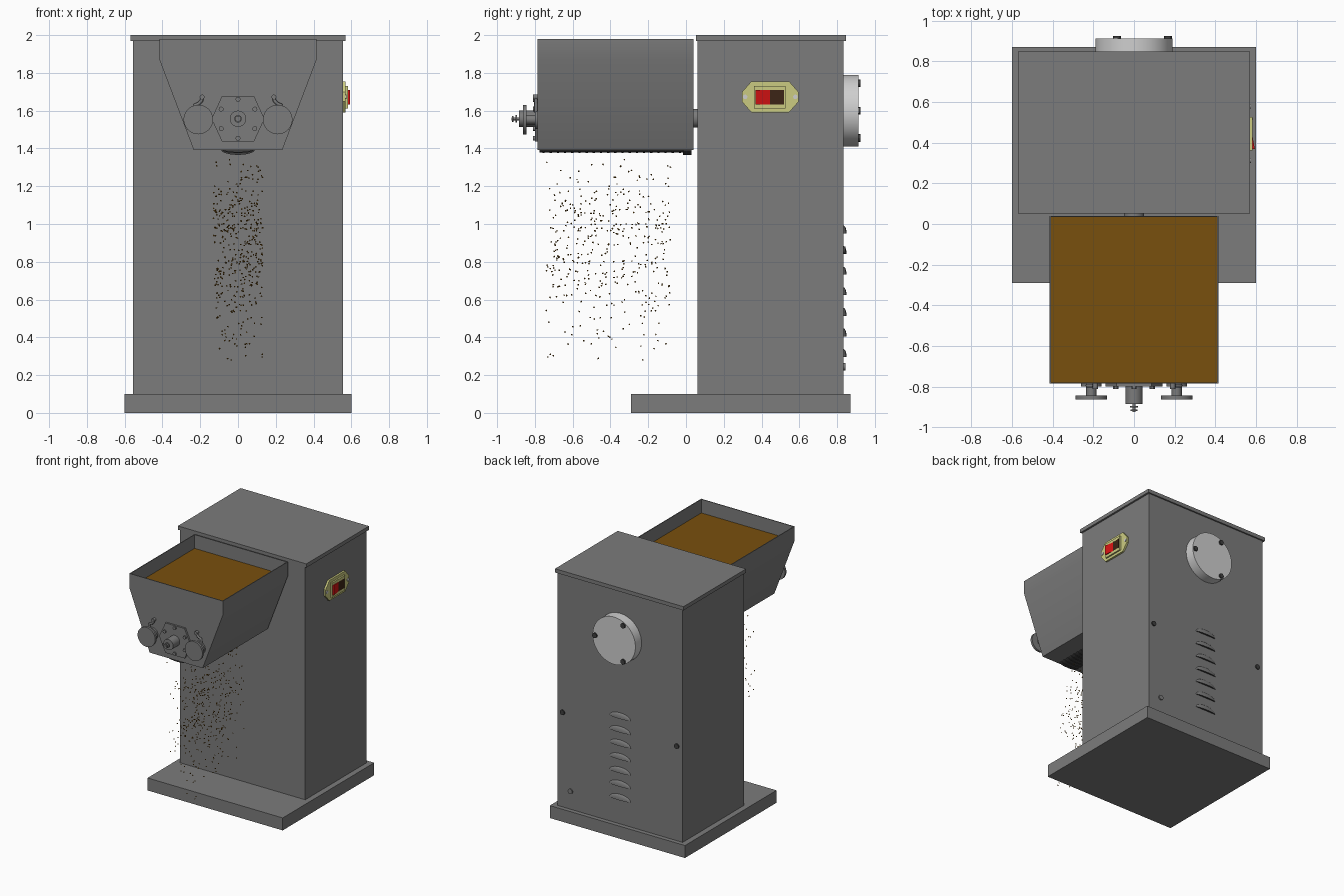
import bpy, bmesh, math, random
from mathutils import Vector, Matrix, Euler

old = bpy.data.objects.get("Cube")
if old:
    bpy.data.objects.remove(old, do_unlink=True)


def material(name, rgb):
    m = bpy.data.materials.new(name)
    m.use_nodes = True
    m.diffuse_color = (*rgb, 1)
    m.node_tree.nodes["Principled BSDF"].inputs["Base Color"].default_value = (*rgb, 1)
    return m


GREY = material("painted_grey", (0.2, 0.2, 0.2))
LIGHT = material("light_metal", (0.62, 0.62, 0.62))
DARK = material("dark_steel", (0.05, 0.05, 0.05))
BROWN = material("ground_brown", (0.19, 0.08, 0.004))
CREAM = material("pale_yellow", (0.6, 0.6, 0.22))
RED = material("switch_red", (0.66, 0.006, 0.006))
UMBER = material("switch_dark_brown", (0.045, 0.018, 0.008))


def finish(name, bm, *mats):
    """Turn a bmesh into an object, smooth with sharp edges kept."""
    bmesh.ops.recalc_face_normals(bm, faces=bm.faces)
    for f in bm.faces:
        f.smooth = True
    for e in bm.edges:
        e.smooth = len(e.link_faces) == 2 and e.calc_face_angle(0) < math.radians(30)
    me = bpy.data.meshes.new(name)
    bm.to_mesh(me)
    bm.free()
    for m in mats:
        me.materials.append(m)
    ob = bpy.data.objects.new(name, me)
    bpy.context.collection.objects.link(ob)
    return ob


def box(name, lo, hi, mat):
    lo, hi = Vector(lo), Vector(hi)
    bm = bmesh.new()
    bmesh.ops.create_cube(bm, size=1, matrix=Matrix.Translation((lo + hi) / 2)
                          @ Matrix.Diagonal((*(hi - lo), 1)))
    return finish(name, bm, mat)


def prism_bm(points, depth):
    """Extrude a closed outline of 3D points along a vector."""
    bm = bmesh.new()
    face = bm.faces.new([bm.verts.new(p) for p in points])
    ext = bmesh.ops.extrude_face_region(bm, geom=[face], use_keep_orig=True)
    bmesh.ops.translate(bm, vec=depth, verts=[v for v in ext["geom"]
                                              if isinstance(v, bmesh.types.BMVert)])
    bmesh.ops.recalc_face_normals(bm, faces=bm.faces)
    return bm


def lathe(name, x, z, steps, mat, sides=32):
    """Stack of discs along y: each step is (y_start, y_end, radius)."""
    bm = bmesh.new()
    for y0, y1, r in steps:
        m = Matrix.Translation((x, (y0 + y1) / 2, z)) @ Matrix.Rotation(math.pi / 2, 4, 'X')
        bmesh.ops.create_cone(bm, cap_ends=True, segments=sides, radius1=r, radius2=r,
                              depth=abs(y1 - y0), matrix=m)
    return finish(name, bm, mat)


def mirrored(pts):
    return pts + [(-x, z) for x, z in reversed(pts)]


# Cabinet
box("base_plate", (-0.6, -0.29, 0), (0.6, 0.87, 0.1), GREY)
box("cabinet", (-0.555, 0.06, 0.1), (0.555, 0.835, 1.97), GREY)
box("cabinet_lid", (-0.57, 0.052, 1.97), (0.57, 0.847, 2), GREY)

# Hopper with a sunken load of ground product
outline = mirrored([(0.235, 1.393), (0.415, 1.867), (0.415, 1.98)])
bm = prism_bm([(x, -0.785, z) for x, z in outline], (0, 0.825, 0))
top = max(bm.faces, key=lambda f: f.calc_center_median().z)
bmesh.ops.inset_region(bm, faces=[top], thickness=0.009)
walls = bmesh.ops.extrude_face_region(bm, geom=[top])
bmesh.ops.translate(bm, vec=(0, 0, -0.11),
                    verts=[v for v in walls["geom"] if isinstance(v, bmesh.types.BMVert)])
for f in [f for f in bm.faces if f == top and f.is_valid]:
    bm.faces.remove(f)
for f in bm.faces:
    c = f.calc_center_median()
    if 1.86 < c.z < 1.88 and abs(c.x) < 0.1 and abs(c.y + 0.37) < 0.1:
        f.material_index = 1
finish("hopper", bm, GREY, BROWN)
lathe("drive_shaft", 0, 1.56, [(0.03, 0.07, 0.05)], GREY)


# Curved screen under the hopper, with hoops
def sag(width, depth):
    angles = [math.pi * i / 12 for i in range(13)]
    return [(width * math.cos(a), 1.394 - depth * math.sin(a)) for a in angles]


def trough(name, width, depth, y0, y1, mat):
    pts = [(x, y0, z) for x, z in sag(width, depth)]
    finish(name, prism_bm(pts, (0, y1 - y0, 0)), mat)


trough("screen", 0.08, 0.015, -0.775, 0.03, DARK)
for i in range(20):
    y = -0.76 + i * 0.038
    trough("screen_hoop", 0.085, 0.019, y, y + 0.012, DARK)
trough("screen_end_ring", 0.09, 0.028, -0.016, 0.03, DARK)

# Bearing flange, bolts and spindle
flange = mirrored([(0.085, 1.437), (0.14, 1.557), (0.085, 1.677)])
finish("bearing_flange", prism_bm([(x, -0.8, z) for x, z in flange], (0, 0.02, 0)), GREY)
for i in range(6):
    a = math.radians(30 + 60 * i)
    lathe("flange_bolt", 0.103 * math.cos(a), 1.557 + 0.103 * math.sin(a),
          [(-0.797, -0.81, 0.013)], GREY, 12)
lathe("spindle", 0, 1.557, [(-0.79, -0.885, 0.043), (-0.88, -0.925, 0.008),
                            (-0.895, -0.903, 0.02), (-0.912, -0.92, 0.016)], GREY)

# Clamp knobs and curved clamp arms
for s in (-1, 1):
    lathe("clamp_knob", s * 0.21, 1.553, [(-0.78, -0.8, 0.05), (-0.795, -0.85, 0.025),
                                          (-0.844, -0.862, 0.078)], GREY, 40)
    cu = bpy.data.curves.new("clamp_arm", 'CURVE')
    cu.dimensions = '3D'
    cu.bevel_depth = 0.009
    cu.bevel_resolution = 2
    cu.use_fill_caps = True
    sp = cu.splines.new('POLY')
    path = [(0.19, 1.672), (0.193, 1.653), (0.207, 1.638), (0.228, 1.63), (0.23, 1.59)]
    sp.points.add(len(path) - 1)
    for p, (x, z) in zip(sp.points, path):
        p.co = (s * x, -0.795, z, 1)
    cu.materials.append(GREY)
    bpy.context.collection.objects.link(bpy.data.objects.new("clamp_arm", cu))
    lathe("clamp_arm_pin", s * 0.19, 1.672, [(-0.78, -0.81, 0.013)], GREY, 16)

# Rear motor cap
lathe("motor_cap", 0, 1.6, [(0.83, 0.913, 0.19)], LIGHT, 64)
for i in range(3):
    a = math.radians(120 * i)
    lathe("motor_cap_bolt", 0.167 * math.cos(a), 1.6 + 0.167 * math.sin(a),
          [(0.91, 0.924, 0.02)], DARK, 12)

# Rear louvres, open underneath
for i in range(7):
    bm = bmesh.new()
    bmesh.ops.create_uvsphere(bm, u_segments=24, v_segments=12, radius=1)
    for normal in ((0, 0, 1), (0, 1, 0)):
        cut = bmesh.ops.bisect_plane(bm, geom=bm.verts[:] + bm.edges[:] + bm.faces[:],
                                     plane_co=(0, 0, 0), plane_no=normal, clear_inner=True)
        edges = [e for e in cut["geom_cut"] if isinstance(e, bmesh.types.BMEdge)]
        bmesh.ops.edgeloop_fill(bm, edges=edges)
    for f in bm.faces:
        f.material_index = int(f.calc_center_median().z < 0.001)
    bmesh.ops.transform(bm, verts=bm.verts, matrix=Matrix.Translation((0, 0.834, 0.95 - 0.109 * i))
                        @ Matrix.Diagonal((0.095, 0.016, 0.042, 1)))
    finish("louvre", bm, GREY, DARK)

# Rear panel screws
for x, z, mat in ((0.51, 0.86, DARK), (-0.505, 0.86, DARK), (0.44, 0.245, GREY)):
    lathe("panel_screw", x, z, [(0.83, 0.844, 0.02)], mat, 16)

# Rocker switch on the side
cy, cz = 0.446, 1.673
half = [(0.1, -0.082), (0.15, -0.025), (0.15, 0.025), (0.1, 0.082)]
finish("switch_plate", prism_bm([(0.553, cy + a, cz + b) for a, b in mirrored(half)],
                                (0.017, 0, 0)), CREAM)
for lo, hi in (((-0.085, -0.062), (0.08, -0.04)), ((-0.085, 0.036), (0.08, 0.058)),
               ((-0.085, -0.04), (-0.077, 0.036)), ((0.072, -0.04), (0.08, 0.036))):
    box("switch_frame", (0.56, cy + lo[0], cz + lo[1]), (0.582, cy + hi[0], cz + hi[1]), CREAM)
for name, a, b, out0, out1, mat in (("switch_on", -0.077, -0.002, 0.594, 0.58, RED),
                                    ("switch_off", -0.002, 0.072, 0.58, 0.584, UMBER)):
    pts = [(0.56, cy + a), (out0, cy + a), (out1, cy + b), (0.56, cy + b)]
    finish(name, prism_bm([(x, y, cz - 0.04) for x, y in pts], (0, 0, 0.076)), mat)
for s in (-1, 1):
    screw = lathe("switch_screw", 0, 0, [(-0.008, 0.008, 0.012)], LIGHT, 16)
    screw.rotation_euler.z = math.pi / 2
    screw.location = (0.567, cy + s * 0.133, cz)

# Falling grains
random.seed(4)
bm = bmesh.new()
for i in range(430):
    pos = Vector((random.uniform(-0.13, 0.13), random.uniform(-0.74, -0.08),
                  random.triangular(0.24, 1.38, 1.0)))
    turn = Euler([random.uniform(0, math.pi) for k in range(3)]).to_matrix().to_4x4()
    bmesh.ops.create_cube(bm, size=0.006, matrix=Matrix.Translation(pos) @ turn)
finish("falling_grains", bm, BROWN)
